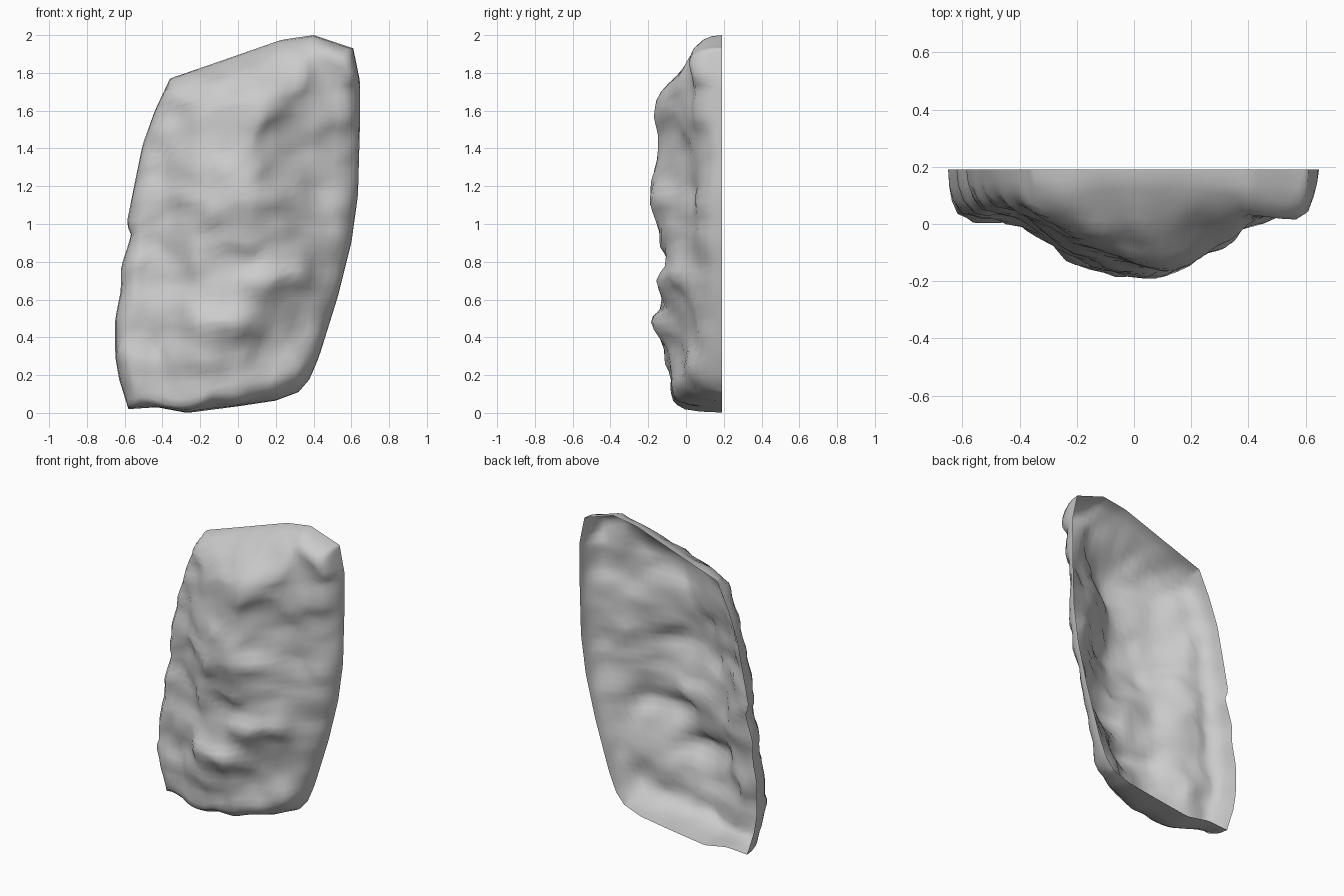
import bpy, bmesh, math
from mathutils import Vector, noise
from mathutils.geometry import intersect_point_line

if "Cube" in bpy.data.objects:
    bpy.data.objects.remove(bpy.data.objects["Cube"])

RIM_Y = 0.19

# Front-view outline of the rock (x, z), as four sides of a patch
BOTTOM = [(-.58, .02), (-.43, .03), (-.27, 0), (0, .035), (.2, .065), (.32, .11)]
RIGHT = [(.32, .11), (.38, .18), (.43, .3), (.53, .62), (.6, .9), (.635, 1.15),
         (.645, 1.5), (.647, 1.75), (.61, 1.93)]
TOP = [(-.36, 1.77), (-.1, 1.86), (.23, 1.975), (.4, 2), (.61, 1.93)]
LEFT = [(-.58, .02), (-.63, .18), (-.65, .3), (-.65, .5), (-.62, .65), (-.62, .77),
        (-.565, .94), (-.59, 1), (-.57, 1.1), (-.54, 1.25), (-.505, 1.42), (-.44, 1.6),
        (-.36, 1.77)]

# Coarse relief of the front face: hundredths of a unit in y, rows by z, columns by x
XS = [-.6, -.4, -.2, 0, .15, .3, .45, .6]
ZS = [.03, .18, .34, .46, .58, .7, .8, .95, 1.12, 1.25, 1.45, 1.65, 1.78, 1.9, 2]
RELIEF = [
    [2, 0, -7, -6, -2, 3, 7, 10],
    [2, 0, -8, -8, -4, 1, 6, 8],
    [3, 0, -11, -10, -2, 2, 6, 8],
    [3, 0, -15, -18, -6, 2, 6, 9],
    [3, 1, -10, -13, -9, 0, 6, 9],
    [4, 2, -7, -12, -16, -9, 5, 8],
    [4, 2, -8, -10, -11, -7, 5, 8],
    [5, 3, -10, -14, -12, -4, 4, 7],
    [5, 1, -12, -18, -16, -6, 4, 7],
    [5, 3, -10, -17, -12, -1, 4, 8],
    [6, 4, -7, -14, -11, -3, 3, 7],
    [8, 6, -5, -13, -16, -7, 2, 4],
    [8, 8, 2, -2, -6, -4, 2, 3],
    [10, 12, 12, 9, 6, 3, 2, 3],
    [12, 14, 16, 14, 12, 6, 4, 5]]


def locate(axis, v):
    v = min(max(v, axis[0]), axis[-1])
    i = 0
    while i < len(axis) - 2 and v > axis[i + 1]:
        i += 1
    return i, (v - axis[i]) / (axis[i + 1] - axis[i])


def cubic(values, i, t):
    a, b, c, d = (values[min(max(i + k, 0), len(values) - 1)] for k in (-1, 0, 1, 2))
    return b + .5 * t * (c - a + t * (2*a - 5*b + 4*c - d + t * (3*(b - c) + d - a)))


def relief(x, z):
    i, t = locate(XS, x)
    j, s = locate(ZS, z)
    return cubic([cubic(row, i, t) for row in RELIEF], j, s) / 100


def along(points, t):
    """Point at fraction t of a polyline's length."""
    pts = [Vector(p) for p in points]
    lengths = [(b - a).length for a, b in zip(pts, pts[1:])]
    d = t * sum(lengths)
    for i, length in enumerate(lengths):
        if d <= length or i == len(lengths) - 1:
            return pts[i].lerp(pts[i + 1], min(d / length, 1))
        d -= length


def distance(p, points):
    best = 9
    for a, b in zip(points, points[1:]):
        a, b = Vector(a), Vector(b)
        q, t = intersect_point_line(p, a, b)
        q = a.lerp(b, min(max(t, 0), 1))
        best = min(best, (p - q).length)
    return best


def rounding(d, radius):
    k = 1 - min(d / radius, 1)
    return math.sqrt(1 - k * k)


def edge_factor(p):
    """0 at the rim, 1 inside; each side has its own edge radius."""
    across = min(max((p.x + .2) / .5, 0), 1)
    up = min(max((p.x - .1) / .4, 0), 1)
    sides = [(BOTTOM, .04 + .1 * across), (RIGHT, .13 - .06 * (p.y > 1.75)),
             (TOP, .11 - .05 * up), (LEFT, .075)]
    return min(rounding(distance(p, pts), r) for pts, r in sides)


def steps(n, fine):
    inner = [fine[-1] + (1 - 2 * fine[-1]) * k / n for k in range(n + 1)]
    return [0] + fine[:-1] + inner + [1 - f for f in reversed(fine[:-1])] + [1]


# Open-backed rock shell: a patch between the four sides, pushed out by the relief
us = steps(26, [.004, .016, .04])
vs = steps(44, [.003, .011, .025])
c00, c10 = Vector(BOTTOM[0]), Vector(BOTTOM[-1])
c01, c11 = Vector(TOP[0]), Vector(TOP[-1])
bm = bmesh.new()
grid = []
for v in vs:
    row = []
    for u in us:
        p = (along(BOTTOM, u) * (1 - v) + along(TOP, u) * v
             + along(LEFT, v) * (1 - u) + along(RIGHT, v) * u
             - c00 * (1-u) * (1-v) - c10 * u * (1-v) - c01 * (1-u) * v - c11 * u * v)
        g = edge_factor(p) if 0 < u < 1 and 0 < v < 1 else 0
        seed = Vector((p.x, 0, p.y))
        # chipped stone surface
        y = relief(p.x, p.y) + .024 * noise.noise(seed * 6) + .012 * noise.noise(seed * 13)
        y = max(RIM_Y + (y - RIM_Y) * g, -.19)
        x = p.x + .03 * g * g * noise.noise(seed * 8 + Vector((9, 0, 0)))
        z = p.y + .03 * g * g * noise.noise(seed * 8 + Vector((0, 9, 9)))
        row.append(bm.verts.new((x, y, max(z, 0))))
    grid.append(row)
for a, b in zip(grid, grid[1:]):
    for k in range(len(us) - 1):
        bm.faces.new((a[k], a[k + 1], b[k + 1], b[k]))

mesh = bpy.data.meshes.new("rock_shell")
bm.to_mesh(mesh)
bm.free()
rock = bpy.data.objects.new("rock_shell", mesh)
bpy.context.collection.objects.link(rock)
bpy.context.view_layer.objects.active = rock
rock.select_set(True)
bpy.ops.object.shade_smooth_by_angle(angle=math.radians(60))
